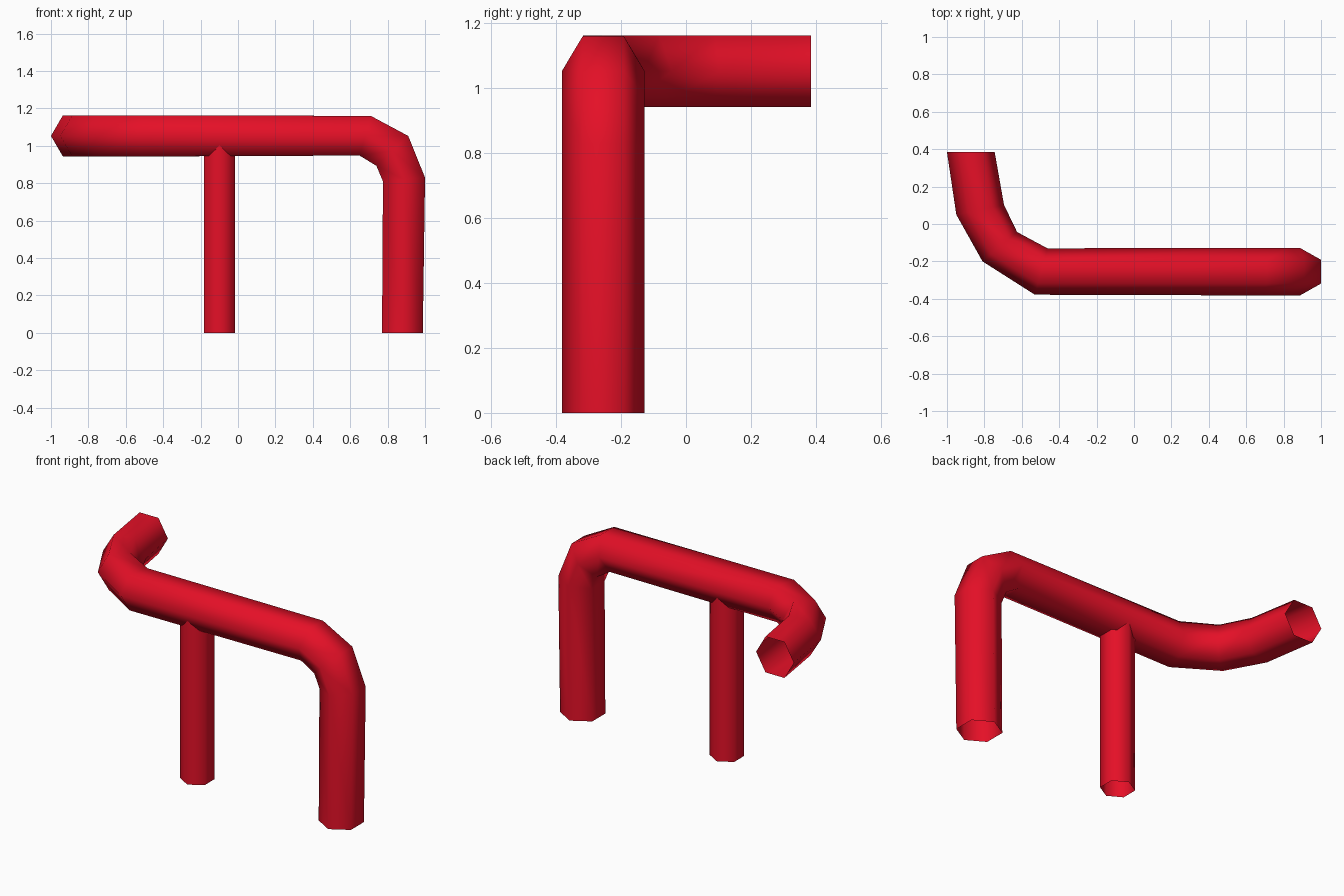
import bpy, bmesh, math
from mathutils import Vector

cube = bpy.data.objects.get("Cube")
if cube:
    bpy.data.objects.remove(cube, do_unlink=True)

# Single red paint
red = bpy.data.materials.new("red_paint")
red.use_nodes = True
colour = (0.78, 0.005, 0.02, 1)
red.diffuse_color = colour
red.node_tree.nodes["Principled BSDF"].inputs["Base Color"].default_value = colour

RADIUS = 0.127
FLAT = RADIUS * math.cos(math.radians(30))
RAIL_Y = -0.255
RAIL_Z = 1.053


def tube(name, rings):
    """Open six-sided tube through rings of (centre, corner axis, flat axis)."""
    bm = bmesh.new()
    loops = []
    for centre, corner, flat in rings:
        loop = []
        for i in range(6):
            a = math.radians(60 * i)
            offset = corner * math.cos(a) + flat * (math.sin(a) / math.cos(math.radians(30)))
            loop.append(bm.verts.new(centre + offset))
        loops.append(loop)
    for low, high in zip(loops, loops[1:]):
        for i in range(6):
            j = (i + 1) % 6
            bm.faces.new((low[i], low[j], high[j], high[i])).smooth = True
    bmesh.ops.recalc_face_normals(bm, faces=bm.faces)
    mesh = bpy.data.meshes.new(name)
    bm.to_mesh(mesh)
    bm.free()
    mesh.materials.append(red)
    obj = bpy.data.objects.new(name, mesh)
    bpy.context.collection.objects.link(obj)
    return obj


rings = []

# Leg and upright elbow: outer and inner (x, z) of each ring
for (ox, oz), (ix, iz) in [
    ((0.988, 0), (0.77, 0)),
    ((1.0, 0.83), (0.775, 0.81)),
    ((0.91, 1.053), (0.74, 0.893)),
    ((0.71, 1.16), (0.65, 0.948)),
]:
    outer, inner = Vector((ox, RAIL_Y, oz)), Vector((ix, RAIL_Y, iz))
    rings.append(((outer + inner) / 2, Vector((0, RADIUS, 0)), (outer - inner) / 2))

# Level bend towards the back: outer and inner (x, y) of each ring
for (ox, oy), (ix, iy) in [
    ((-0.53, -0.378), (-0.463, -0.13)),
    ((-0.81, -0.2), (-0.625, -0.043)),
    ((-0.95, 0.05), (-0.695, 0.102)),
    ((-1.0, 0.385), (-0.745, 0.385)),
]:
    outer, inner = Vector((ox, oy, RAIL_Z)), Vector((ix, iy, RAIL_Z))
    rings.append(((outer + inner) / 2, (inner - outer) / 2, Vector((0, 0, FLAT))))

tube("bent_handrail", rings)

# Thinner support post running up into the rail
POST_R = 0.096
corner = Vector((0, POST_R, 0))
flat = Vector((POST_R * math.cos(math.radians(30)), 0, 0))
tube("support_post", [(Vector((-0.098, RAIL_Y, z)), corner, flat) for z in (0, 1.04)])
